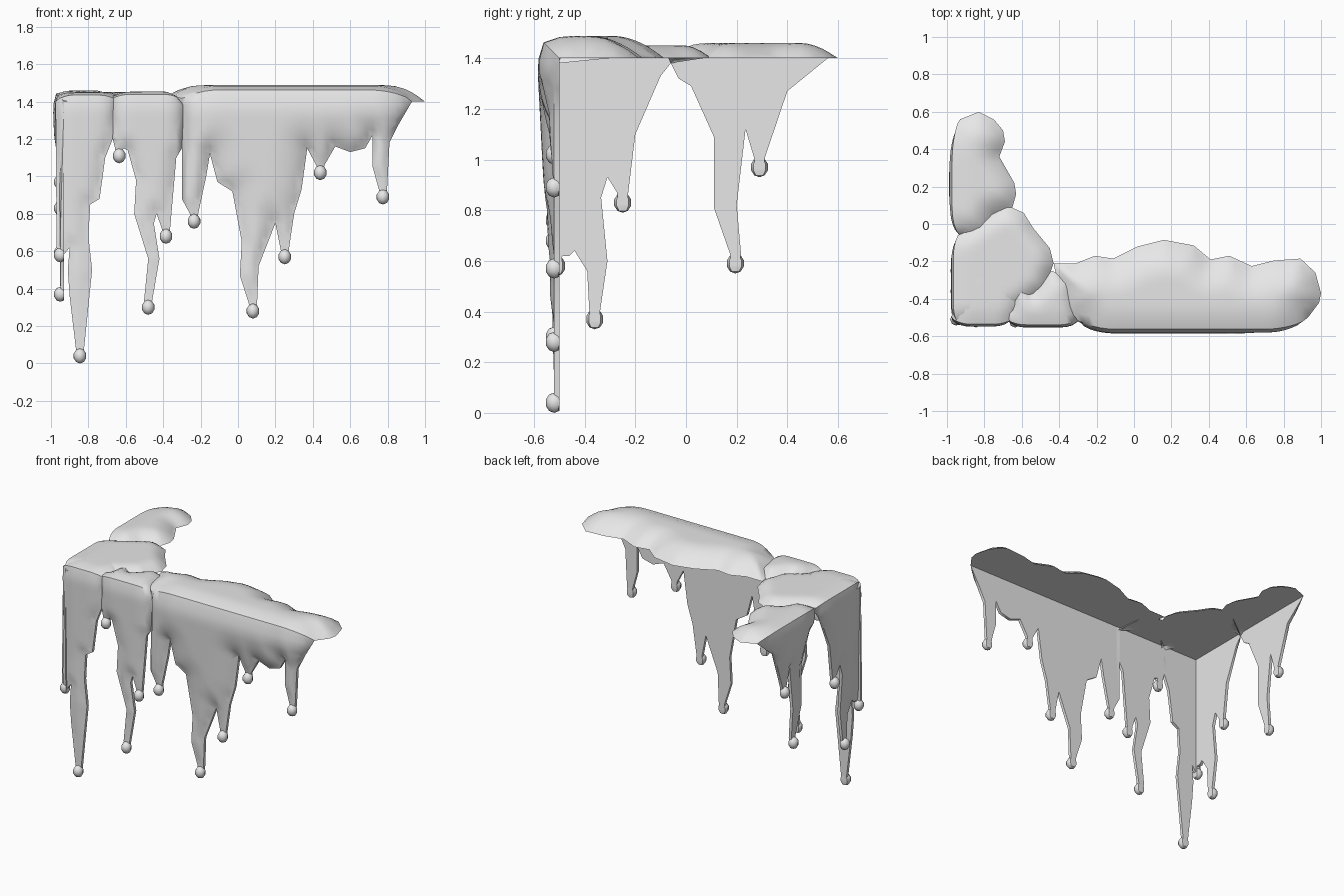
import bpy, bmesh, math
from mathutils import Vector
from mathutils.geometry import delaunay_2d_cdt, intersect_point_line

if "Cube" in bpy.data.objects:
    bpy.data.objects.remove(bpy.data.objects["Cube"])

grey = bpy.data.materials.new("plain_grey")
grey.use_nodes = True
grey.diffuse_color = (0.8, 0.8, 0.8, 1)
grey.node_tree.nodes["Principled BSDF"].inputs["Base Color"].default_value = grey.diffuse_color

LEDGE = 1.4          # height of the flat underside
FRONT_WALL = -0.5    # y of the flat back of the front sheets
SIDE_WALL = -0.93    # x of the flat back of the side sheets
STEP = 0.03          # spacing of the surface grid


def clamp(value, low=0.0, high=1.0):
    return max(low, min(high, value))


def front_place(u, out, up):
    return Vector((u, FRONT_WALL + out, LEDGE + up))


def side_place(u, out, up):
    return Vector((SIDE_WALL + out, u, LEDGE + up))


def fold(place, u, v, thick):
    """Bend the flat sheet over the ledge: v > 0 lies on top, v < 0 hangs."""
    angle = math.pi / 4 * (1 + clamp(v / 0.05, -1, 1))
    return place(u, max(v, 0) - thick * math.cos(angle), min(v, 0) + thick * math.sin(angle))


def edge_distance(point, outline):
    best = 9.0
    for a, b in zip(outline, outline[1:] + outline[:1]):
        near, factor = intersect_point_line(point, a, b)
        near = a.lerp(b, clamp(factor)) if (b - a).length else a
        best = min(best, (point - near.to_2d()).length)
    return best


def add_bulb(bm, place, u, z):
    """Small faceted drop on the end of a drip, flat against the wall."""
    ball = bmesh.ops.create_uvsphere(bm, u_segments=8, v_segments=5, radius=1)["verts"]
    for vert in ball:
        x, y, height = vert.co
        vert.co = place(u + 0.035 * x, -max(0, 0.02 + 0.035 * y), z + 0.04 + 0.04 * height - LEDGE)


def drape(name, place, hem, top, thickness, width):
    """Pillow-shaped sheet from a hanging hem and the rim of its top."""
    wall = FRONT_WALL if place is front_place else SIDE_WALL
    outline, tips = [], []
    for point in hem:
        u, v = point[0], point[1] - LEDGE
        if len(point) == 3:
            tips.append(point[:2])
            outline += [Vector((u + du, v + dv)) for du, dv in
                        ((-0.022, 0.08), (-0.016, 0.03), (0.016, 0.03), (0.022, 0.08))]
        else:
            outline.append(Vector((u, v)))
    outline += [Vector((u, w - wall)) for u, w in top]

    # Fill the outline with an even grid
    points = list(outline)
    cells = [range(math.floor(min(p[i] for p in outline) / STEP),
                   math.ceil(max(p[i] for p in outline) / STEP) + 1) for i in (0, 1)]
    for i in cells[0]:
        for j in cells[1]:
            point = Vector((i * STEP, j * STEP))
            if edge_distance(point, outline) > 0.008:
                points.append(point)
    flat, _, tris, *_ = delaunay_2d_cdt(points, [], [list(range(len(outline)))], 1, 1e-5)

    # Outer skin, flat back and the rim that joins them
    bm = bmesh.new()
    skin, back, count = {}, {}, {}
    for i in {i for tri in tris for i in tri}:
        u, v = flat[i]
        ramp = clamp(edge_distance(flat[i], outline) / width)
        dome = ramp * (2 - ramp)
        lying = clamp(0.5 + v / 0.1)
        body = thickness * (1 - 0.35 * clamp(-v / 0.6))
        rim = 0.02 * clamp(-v / 0.1)
        thick = max(rim, body * (lying * dome + (1 - lying) * math.sqrt(dome)))
        skin[i] = bm.verts.new(fold(place, u, v, thick))
        back[i] = bm.verts.new(fold(place, u, v, 0))
    for tri in tris:
        bm.faces.new([skin[i] for i in tri])
        bm.faces.new([back[i] for i in reversed(tri)])
        for a, b in zip(tri, tri[1:] + tri[:1]):
            key = (min(a, b), max(a, b))
            count[key] = count.get(key, 0) + 1
    for (a, b), used in count.items():
        if used == 1:
            bm.faces.new((skin[a], skin[b], back[b], back[a]))
    bmesh.ops.remove_doubles(bm, verts=bm.verts, dist=0.0005)
    for u, z in tips:
        add_bulb(bm, place, u, z)
    bmesh.ops.recalc_face_normals(bm, faces=bm.faces)

    mesh = bpy.data.meshes.new(name)
    bm.to_mesh(mesh)
    bm.free()
    mesh.materials.append(grey)
    obj = bpy.data.objects.new(name, mesh)
    bpy.context.collection.objects.link(obj)
    bpy.ops.object.select_all(action="DESELECT")
    obj.select_set(True)
    bpy.context.view_layer.objects.active = obj
    bpy.ops.object.shade_smooth_by_angle(angle=math.radians(50))


DRIP = "drip"

# Long front sheet
drape("front_main_drape", front_place,
      [(-.3, 1.38), (-.3, .88), (-.235, .72, DRIP), (-.17, 1), (-.15, 1.12), (-.11, .97),
       (-.03, .92), (.02, .65), (.01, .47), (.08, .24, DRIP), (.11, .52), (.2, .75),
       (.25, .53, DRIP), (.3, .8), (.34, .93), (.37, 1.15), (.44, .98, DRIP), (.52, 1.16),
       (.6, 1.13), (.68, 1.15), (.72, 1.22), (.72, 1.05), (.775, .85, DRIP), (.81, 1.18),
       (.86, 1.28), (.93, 1.4)],
      [(.99, -.42), (1, -.37), (.97, -.26), (.89, -.185), (.75, -.195), (.63, -.225),
       (.51, -.17), (.41, -.19), (.32, -.115), (.16, -.085), (.02, -.12), (-.11, -.185),
       (-.21, -.17), (-.31, -.21), (-.43, -.21), (-.4, -.35), (-.38, -.47)],
      0.088, 0.2)

# Narrow front sheet beside the corner
drape("front_middle_drape", front_place,
      [(-.68, 1.38), (-.67, 1.2), (-.635, 1.07, DRIP), (-.59, 1.14), (-.545, .98), (-.555, .8),
       (-.48, .56), (-.48, .26, DRIP), (-.42, .56), (-.45, .75), (-.435, .8),
       (-.385, .64, DRIP), (-.33, 1.1), (-.3, 1.15), (-.29, 1.38)],
      [(-.33, -.3), (-.44, -.25), (-.55, -.36), (-.6, -.27), (-.66, -.3), (-.67, -.43),
       (-.73, -.47)],
      0.055, 0.1)

# Front half of the corner
drape("corner_front_drape", front_place,
      [(-.975, 1.4), (-.97, .62), (-.94, .57), (-.9, .62), (-.91, .5), (-.9, .36),
       (-.845, 0, DRIP), (-.78, .5), (-.8, .68), (-.79, .85), (-.74, .88), (-.71, 1.1),
       (-.67, 1.2), (-.65, 1.38)],
      [(-.6, -.45), (-.6, -.3), (-.75, -.15), (-.93, -.2), (-.97, -.4)],
      0.05, 0.1)

# Side half of the corner, with its wide top
drape("corner_side_drape", side_place,
      [(-.54, 1.4), (-.54, .7), (-.51, .54, DRIP), (-.46, .62), (-.44, .64), (-.39, .56),
       (-.36, .33, DRIP), (-.31, .6), (-.335, .85), (-.31, .93), (-.25, .79, DRIP),
       (-.2, 1.1), (-.1, 1.33), (-.06, 1.38)],
      [(.07, -.75), (.1, -.68), (.06, -.59), (-.02, -.54), (-.13, -.45), (-.21, -.43),
       (-.35, -.48), (-.45, -.62), (-.53, -.8)],
      0.05, 0.1)

# Far end of the side
drape("side_far_drape", side_place,
      [(-.06, 1.38), (-.03, 1.32), (.02, 1.29), (.11, 1.09), (.11, .81), (.195, .55, DRIP),
       (.2, .82), (.235, 1.12), (.29, .93, DRIP), (.4, 1.27), (.56, 1.4)],
      [(.6, -.83), (.56, -.75), (.5, -.7), (.44, -.69), (.36, -.72), (.22, -.64),
       (.16, -.63), (.09, -.65), (.04, -.75), (-.05, -.8), (-.07, -.88)],
      0.06, 0.14)
